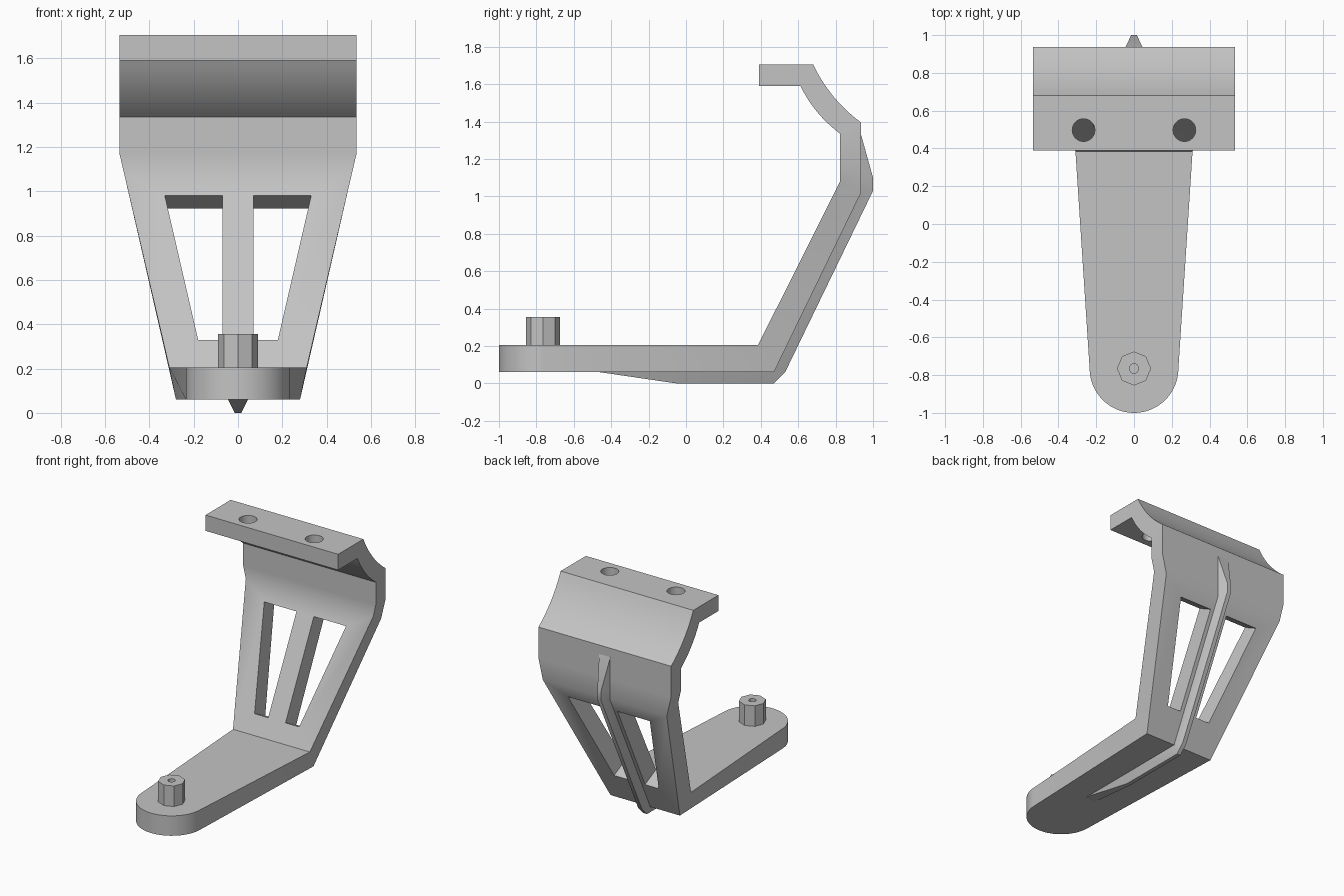
import bpy, bmesh, math
from mathutils import Vector

cube = bpy.data.objects.get("Cube")
if cube:
    bpy.data.objects.remove(cube, do_unlink=True)

grey = bpy.data.materials.new("light grey")
grey.use_nodes = True
COLOUR = (0.55, 0.55, 0.55, 1)
grey.diffuse_color = COLOUR
grey.node_tree.nodes["Principled BSDF"].inputs["Base Color"].default_value = COLOUR


def finish(bm, name):
    bmesh.ops.remove_doubles(bm, verts=bm.verts, dist=0.0005)
    bmesh.ops.recalc_face_normals(bm, faces=bm.faces)
    mesh = bpy.data.meshes.new(name)
    bm.to_mesh(mesh)
    bm.free()
    mesh.materials.append(grey)
    obj = bpy.data.objects.new(name, mesh)
    bpy.context.collection.objects.link(obj)
    return obj


def sweep(name, sections):
    """Join mirrored four-point sections: (inner yz, outer yz, inner half width, outer half width)."""
    bm = bmesh.new()
    rings = []
    for a, b, wa, wb in sections:
        pts = [(-wa, *a), (wa, *a), (wb, *b), (-wb, *b)]
        rings.append([bm.verts.new(p) for p in pts])
    for r, s in zip(rings, rings[1:]):
        for i in range(4):
            j = (i + 1) % 4
            bm.faces.new((r[i], r[j], s[j], s[i]))
    bm.faces.new(rings[0])
    bm.faces.new(rings[-1])
    bmesh.ops.dissolve_degenerate(bm, dist=0.0005, edges=bm.edges)
    return finish(bm, name)


def prism(name, points, direction):
    """Closed prism from a polygon pushed along a direction."""
    bm = bmesh.new()
    low = [bm.verts.new(p) for p in points]
    high = [bm.verts.new(Vector(p) + Vector(direction)) for p in points]
    bm.faces.new(low)
    bm.faces.new(high)
    for i in range(len(points)):
        j = (i + 1) % len(points)
        bm.faces.new((low[i], low[j], high[j], high[i]))
    return finish(bm, name)


def circle(x, y, z, r, n):
    return [(x + r * math.cos(2 * math.pi * i / n),
             y + r * math.sin(2 * math.pi * i / n), z) for i in range(n)]


def cut(obj, cutter):
    cutter.hide_render = True
    mod = obj.modifiers.new("cut", "BOOLEAN")
    mod.operation, mod.solver, mod.object = "DIFFERENCE", "EXACT", cutter
    bpy.context.view_layer.objects.active = obj
    bpy.ops.object.modifier_apply(modifier=mod.name)
    bpy.data.objects.remove(cutter, do_unlink=True)


def arc(p, q, sag, n):
    """Shallow arc from p to q, bowed towards the front and down."""
    p, q = Vector(p), Vector(q)
    d = (q - p).normalized()
    side = Vector((d.y, -d.x))
    if side.x > 0:
        side = -side
    return [tuple(p.lerp(q, i / n) + side * sag * 4 * (i / n) * (1 - i / n))
            for i in range(n + 1)]


# Bracket: rounded foot, sloping arm, upright, curved neck and top plate
R, FOOT_Y, TOP, BOTTOM, WIDE = 0.235, -0.765, 0.205, 0.06, 0.535
sections = []
STEPS = 16
for i in range(STEPS + 1):
    t = math.pi / 2 * (1 - i / STEPS)
    y, w = FOOT_Y - R * math.sin(t), max(R * math.cos(t), 0.0)
    sections.append(((y, TOP), (y, BOTTOM), w, w))
sections += [
    ((0.385, TOP), (0.47, BOTTOM), 0.31, 0.28),
    ((0.824, 1.08), (0.936, 1.02), 0.514, 0.5),
    ((0.824, 1.17), (0.936, 1.17), WIDE, WIDE),
]
inner = arc((0.824, 1.335), (0.612, 1.59), 0.02, 10)
outer = arc((0.936, 1.395), (0.68, 1.705), 0.025, 10)
sections += [(a, b, WIDE, WIDE) for a, b in zip(inner, outer)]
sections.append(((0.39, 1.59), (0.39, 1.705), WIDE, WIDE))
bracket = sweep("bracket", sections)

# Two tapered windows cut square to the sloping arm
slope = Vector((0, 0.439, 0.875))
normal = Vector((0, slope.z, -slope.y)).normalized()


def on_arm(x, z):
    return Vector((x, 0.385 + (z - TOP) * slope.y / slope.z, z)) - normal * 0.05


for s in (-1, 1):
    window = [on_arm(s * x, z) for x, z in
              ((0.07, 0.33), (0.18, 0.33), (0.33, 0.98), (0.07, 0.98))]
    cut(bracket, prism("window_cutter", window, normal * 0.25))

# Screw holes in the top plate
for s in (-1, 1):
    cut(bracket, prism("hole_cutter", circle(s * 0.267, 0.497, 1.5, 0.06, 32), (0, 0, 0.3)))

# Stiffening rib along the underside and back
IN, OUT = 0.045, 0.015
rib = sweep("rib", [
    ((-0.46, 0.07), (-0.46, 0.06), IN, IN),
    ((-0.05, 0.07), (-0.05, 0.0), IN, OUT),
    ((0.465, 0.07), (0.47, 0.0), IN, OUT),
    ((0.465, 0.07), (0.53, 0.06), IN, OUT),
    ((0.93, 1.022), (1.0, 1.03), IN, OUT),
    ((0.93, 1.1), (1.0, 1.1), IN, OUT),
    ((0.93, 1.33), (0.936, 1.33), IN, IN),
])

# Octagonal peg with a small blind hole
peg = prism("peg", circle(0, FOOT_Y, TOP - 0.01, 0.09, 8), (0, 0, 0.16))
cut(peg, prism("peg_hole_cutter", circle(0, FOOT_Y, 0.22, 0.025, 16), (0, 0, 0.2)))

# Smooth the curves, keep the edges sharp
bpy.ops.object.select_all(action="DESELECT")
for obj in (bracket, rib, peg):
    obj.select_set(True)
bpy.context.view_layer.objects.active = bracket
bpy.ops.object.shade_smooth_by_angle(angle=math.radians(30))
